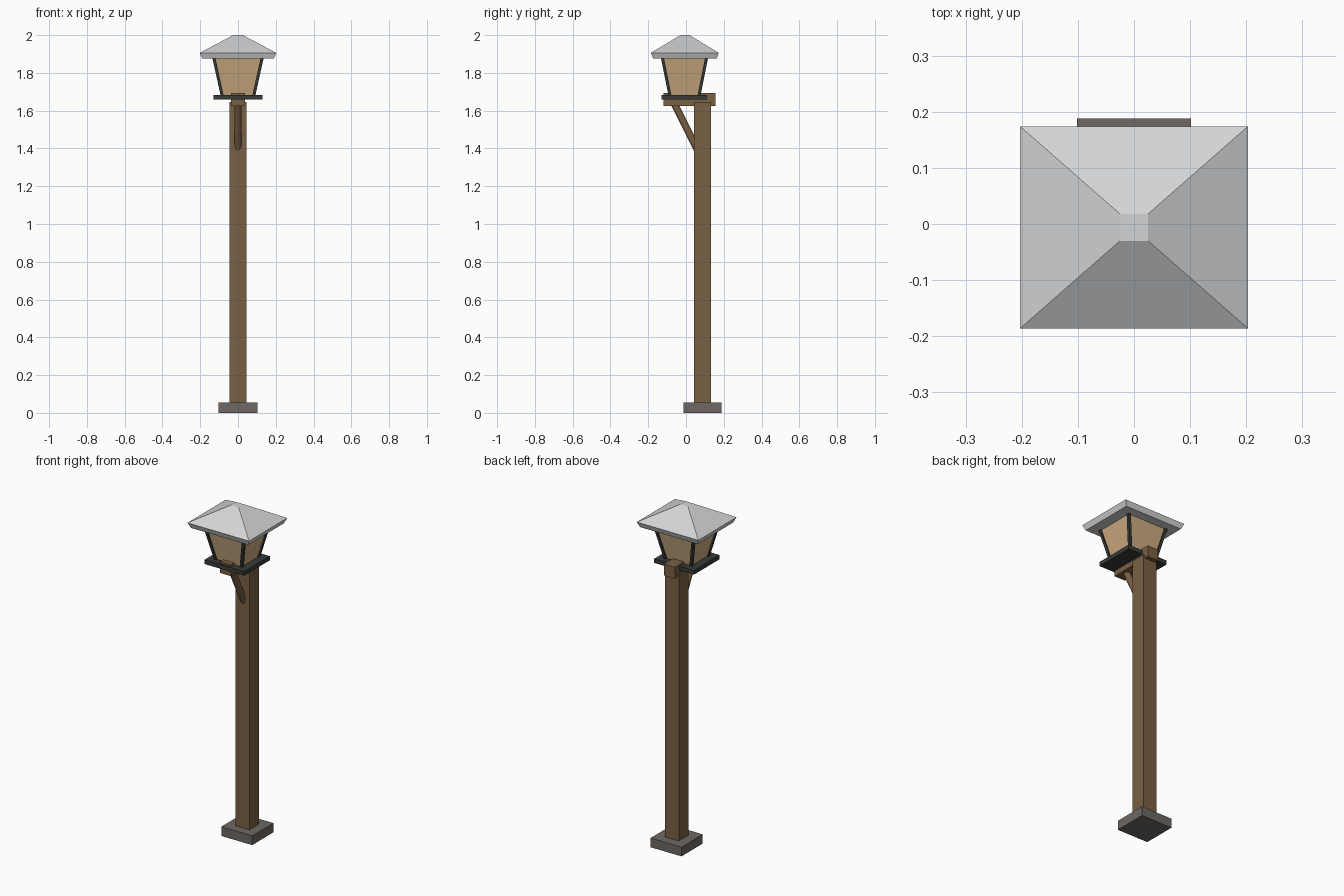
import bpy, bmesh
from mathutils import Vector

if "Cube" in bpy.data.objects:
    bpy.data.objects.remove(bpy.data.objects["Cube"])


def material(name, rgb):
    m = bpy.data.materials.new(name)
    lin = [((c / 255 + 0.055) / 1.055) ** 2.4 for c in rgb]
    m.diffuse_color = (*lin, 1)
    m.use_nodes = True
    m.node_tree.nodes["Principled BSDF"].inputs["Base Color"].default_value = m.diffuse_color
    return m


WOOD = material("brown wood", (122, 96, 68))
STONE = material("grey stone", (110, 104, 99))
METAL = material("dark metal", (55, 59, 54))
GLASS = material("amber glass", (205, 172, 130))
ROOF = material("pale roof metal", (210, 212, 214))


def stack(name, mat, levels):
    """Skin a stack of rectangles: (x half, y half, centre x, centre y, z)."""
    bm = bmesh.new()
    rings = []
    for hx, hy, cx, cy, z in levels:
        rings.append([bm.verts.new((cx + sx * hx, cy + sy * hy, z))
                      for sx, sy in ((-1, -1), (1, -1), (1, 1), (-1, 1))])
    for a, b in zip(rings, rings[1:]):
        for i in range(4):
            j = (i + 1) % 4
            bm.faces.new((a[i], a[j], b[j], b[i]))
    bm.faces.new(rings[0][::-1])
    bm.faces.new(rings[-1])
    me = bpy.data.meshes.new(name)
    bm.to_mesh(me)
    bm.free()
    me.materials.append(mat)
    ob = bpy.data.objects.new(name, me)
    bpy.context.collection.objects.link(ob)
    return ob


def box(name, mat, x, y0, y1, z0, z1):
    c, h = (y0 + y1) / 2, (y1 - y0) / 2
    return stack(name, mat, [(x, h, 0, c, z0), (x, h, 0, c, z1)])


# Footing, post and arm
box("stone_base", STONE, 0.102, -0.012, 0.188, 0, 0.055)
box("post", WOOD, 0.045, 0.042, 0.132, 0.05, 1.645)
box("arm", WOOD, 0.036, -0.118, 0.157, 1.626, 1.694)

# Round diagonal brace, ends buried in the arm and post
a, b = Vector((0, -0.063, 1.64)), Vector((0, 0.06, 1.394))
bpy.ops.mesh.primitive_cylinder_add(vertices=12, radius=0.019, depth=(b - a).length,
                                    location=(a + b) / 2)
brace = bpy.context.object
brace.name = "brace"
brace.rotation_euler = (b - a).to_track_quat('Z', 'Y').to_euler()
brace.data.materials.append(WOOD)
bpy.ops.object.shade_smooth_by_angle()

# Lantern: tray, tapered glass, corner bars
CY = -0.008
box("lantern_tray", METAL, 0.131, -0.129, 0.112, 1.658, 1.683)
stack("lantern_glass", GLASS, [(0.084, 0.077, 0, CY, 1.68), (0.128, 0.117, 0, CY, 1.88)])
for sx, side in ((-1, "left"), (1, "right")):
    for sy, end in ((-1, "front"), (1, "back")):
        stack(f"corner_bar_{end}_{side}", METAL, [
            (0.008, 0.008, sx * 0.084, CY + sy * 0.077, 1.68),
            (0.008, 0.008, sx * 0.128, CY + sy * 0.117, 1.88)])

# Hipped roof with a slanted eave
stack("roof", ROOF, [
    (0.189, 0.168, 0, -0.006, 1.875),
    (0.203, 0.18, 0, -0.006, 1.906),
    (0.025, 0.024, 0, -0.006, 2.0)])
